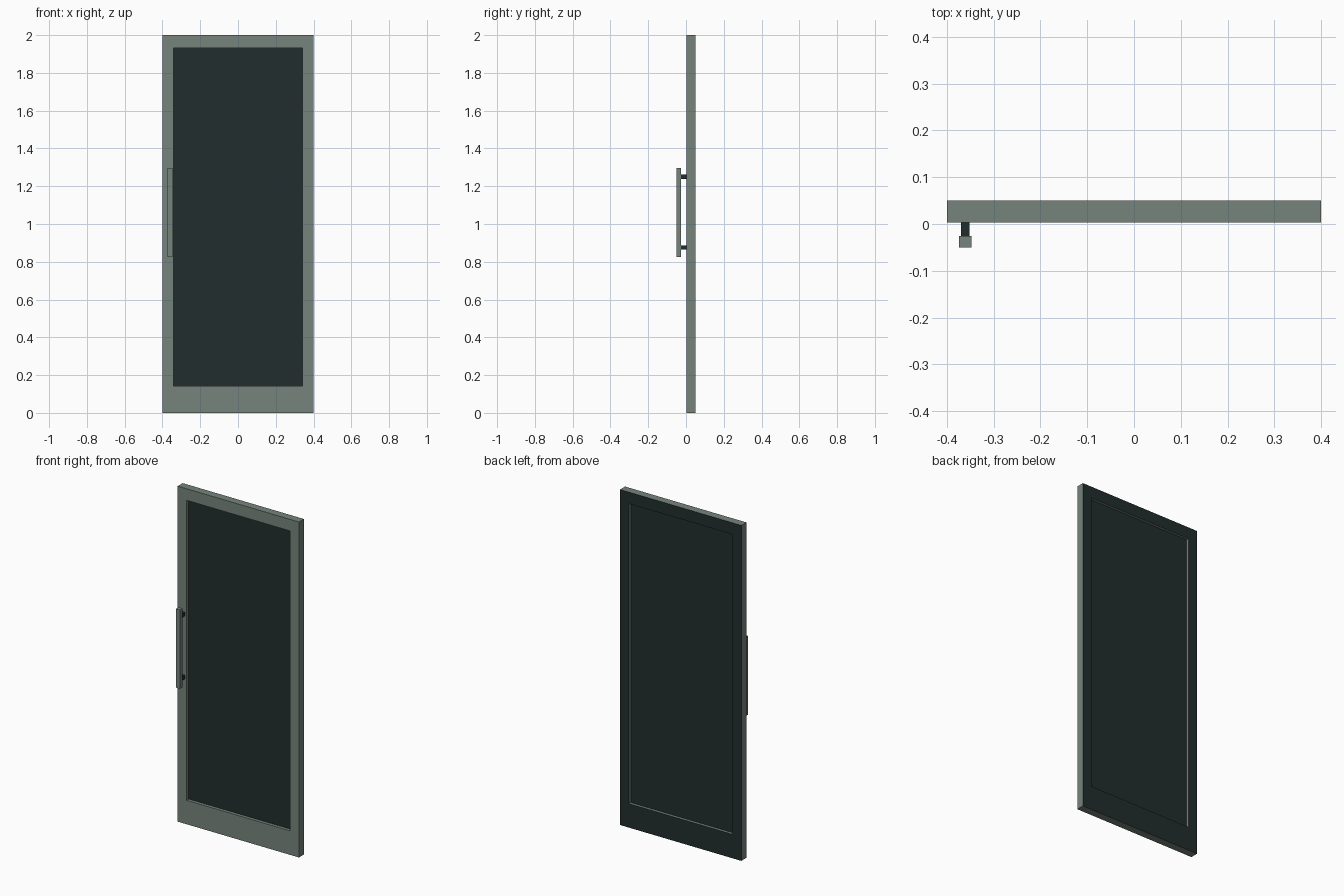
import bpy, bmesh

if "Cube" in bpy.data.objects:
    bpy.data.objects.remove(bpy.data.objects["Cube"])


def material(name, color):
    m = bpy.data.materials.new(name)
    m.diffuse_color = (*color, 1.0)
    m.use_nodes = True
    m.node_tree.nodes["Principled BSDF"].inputs["Base Color"].default_value = m.diffuse_color
    return m


GREY = material("grey_green_metal", (0.181, 0.231, 0.202))
DARK = material("dark_glass", (0.016, 0.026, 0.026))


def finish(name, bm, mats):
    bmesh.ops.recalc_face_normals(bm, faces=bm.faces[:])
    mesh = bpy.data.meshes.new(name)
    bm.to_mesh(mesh)
    bm.free()
    for m in mats:
        mesh.materials.append(m)
    obj = bpy.data.objects.new(name, mesh)
    bpy.context.collection.objects.link(obj)
    return obj


def box(name, lo, hi, mat):
    bm = bmesh.new()
    bmesh.ops.create_cube(bm, size=1)
    for v in bm.verts:
        v.co = [(a + b) / 2 + c * (b - a) for a, b, c in zip(lo, hi, v.co)]
    return finish(name, bm, [mat])


def rect(x, z0, z1):
    return [(-x, z0), (x, z0), (x, z1), (-x, z1)]


# door frame: rectangular ring, deeper bottom rail, dark back face
Y0, Y1 = 0.003, 0.05
bm = bmesh.new()
loops = [[bm.verts.new((x, y, z)) for x, z in r]
         for r, y in ((rect(0.4, 0, 2), Y0), (rect(0.341, 0.143, 1.931), Y0),
                      (rect(0.341, 0.143, 1.931), Y1), (rect(0.4, 0, 2), Y1))]
for i in range(4):
    a, b = loops[i], loops[(i + 1) % 4]
    for j in range(4):
        k = (j + 1) % 4
        bm.faces.new((a[j], a[k], b[k], b[j]))
bmesh.ops.recalc_face_normals(bm, faces=bm.faces[:])
for f in bm.faces:
    f.material_index = 1 if f.normal.y > 0.9 else 0
finish("door_frame", bm, [GREY, DARK])

# glass pane set into the middle of the frame
box("glass_pane", (-0.341, 0.022, 0.143), (0.341, 0.033, 1.931), DARK)

# pull handle bar and its two mounts
box("handle_bar", (-0.374, -0.05, 0.826), (-0.347, -0.026, 1.296), GREY)
for label, z in (("lower", 0.875), ("upper", 1.25)):
    box(f"{label}_handle_mount", (-0.3695, -0.026, z - 0.011),
        (-0.3515, Y0, z + 0.011), DARK)
